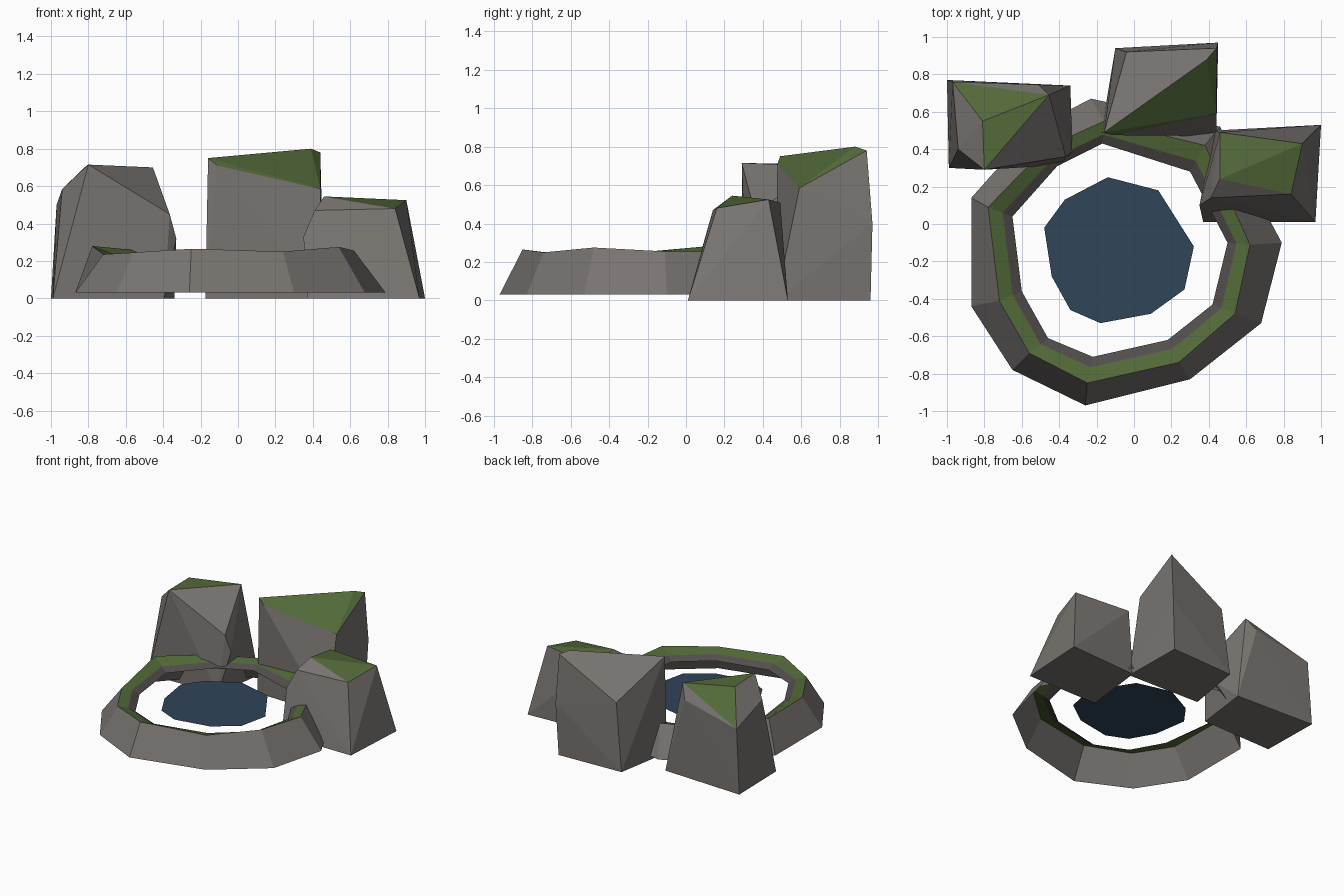
import bpy
import bmesh
from mathutils import Vector

default_cube = bpy.data.objects.get("Cube")
if default_cube:
    bpy.data.objects.remove(default_cube, do_unlink=True)


def make_material(name, colour):
    """One flat colour, for the viewport and for renders."""
    material = bpy.data.materials.new(name)
    material.use_nodes = True
    material.diffuse_color = (*colour, 1)
    shader = material.node_tree.nodes["Principled BSDF"]
    shader.inputs["Base Color"].default_value = (*colour, 1)
    shader.inputs["Roughness"].default_value = 0.9
    return material


stone = make_material("grey stone", (0.19, 0.175, 0.163))
moss = make_material("green moss", (0.085, 0.14, 0.04))
dark_stone = make_material("dark wet stone", (0.085, 0.075, 0.073))
water = make_material("blue water", (0.03, 0.058, 0.1))


def finish(bm, name, materials):
    """Turn a bmesh into a flat-shaded object."""
    mesh = bpy.data.meshes.new(name)
    bm.to_mesh(mesh)
    bm.free()
    for material in materials:
        mesh.materials.append(material)
    part = bpy.data.objects.new(name, mesh)
    bpy.context.scene.collection.objects.link(part)
    return part


def build_rock(name, base, upper, moss_direction, moss_limit):
    """Chiselled boulder: hull of a ground outline and its upper corners.
    Faces turned towards moss_direction are covered with moss."""
    bm = bmesh.new()
    for x, y in base:
        bm.verts.new((x, y, 0))
    for corner in upper:
        bm.verts.new(corner)
    bmesh.ops.convex_hull(bm, input=bm.verts)
    loose = [vert for vert in bm.verts if not vert.link_faces]
    bmesh.ops.delete(bm, geom=loose, context="VERTS")
    bmesh.ops.recalc_face_normals(bm, faces=bm.faces)
    direction = Vector(moss_direction).normalized()
    for face in bm.faces:
        face.normal_update()
        face.material_index = int(face.normal.dot(direction) > moss_limit)
    return finish(bm, name, [stone, moss])


def build_rim(name, rows, materials):
    """Closed strips between consecutive rows, one material per strip."""
    bm = bmesh.new()
    rings = [[bm.verts.new(point) for point in row] for row in rows]
    for strip, (outer, inner) in enumerate(zip(rings, rings[1:])):
        count = len(outer)
        for i in range(count):
            j = (i + 1) % count
            face = bm.faces.new((outer[i], outer[j], inner[j], inner[i]))
            face.material_index = strip
    return finish(bm, name, materials)


# Pool rim: sloping outer wall, mossy crest and dark inner lip, open below
foot = [(-.26, -.97), (.3, -.83), (.68, -.53), (.79, -.1), (.46, .52),
        (-.23, .67), (-.54, .51), (-.87, .14), (-.87, -.44), (-.65, -.78)]
crest = [(-.25, -.85), (.24, -.74), (.54, -.48), (.62, -.11), (.38, .42),
         (-.16, .55), (-.47, .41), (-.78, .09), (-.72, -.41), (-.56, -.69)]
lip = [(-.22, -.71), (.18, -.62), (.42, -.43), (.5, -.1), (.3, .28),
       (-.17, .43), (-.41, .31), (-.65, .04), (-.6, -.36), (-.46, -.61)]
crest_heights = [.265, .25, .275, .255, .25, .25, .25, .28, .235, .245]

foot_row = [Vector((x, y, .03)) for x, y in foot]
crest_row = [Vector((x, y, z)) for (x, y), z in zip(crest, crest_heights)]
lip_row = [Vector((x, y, .2)) for x, y in lip]
moss_row = []
for high, low in zip(crest_row, lip_row):
    edge = high.lerp(low, .6)
    edge.z = .23
    moss_row.append(edge)
build_rim("pool_rim", [foot_row, crest_row, moss_row, lip_row],
          [stone, moss, dark_stone])

# Water surface
bm = bmesh.new()
shore = [(-.14, .25), (-.37, .13), (-.48, -.02), (-.44, -.28), (-.34, -.46),
         (-.18, -.53), (.09, -.48), (.27, -.35), (.32, -.12), (.13, .18)]
bm.faces.new([bm.verts.new((x, y, .18)) for x, y in shore])
finish(bm, "water_surface", [water])

# Boulder at the back right
build_rock(
    "right_boulder",
    base=[(-1, .77), (-.34, .74), (-.395, .315), (-.99, .3)],
    upper=[(-.97, .76, .5), (-.455, .69, .7), (-.81, .55, .71),
           (-.8, .29, .715), (-.94, .4, .585), (-.51, .745, .6),
           (-.365, .36, .45), (-.33, .385, .32)],
    moss_direction=(-.05, .3, .95), moss_limit=.88)

# Tall boulder at the back
build_rock(
    "back_boulder",
    base=[(-.1, .94), (.43, .96), (.44, .47), (-.175, .49)],
    upper=[(-.04, .92, .52), (-.16, .49, .75), (-.11, .475, .71),
           (.39, .88, .8), (.44, .94, .78), (.44, .59, .585),
           (.45, .97, .4)],
    moss_direction=(.3, -.4, .9), moss_limit=.85)

# Low boulder on the left
build_rock(
    "left_boulder",
    base=[(.37, .01), (.97, .01), (1, .53), (.43, .5)],
    upper=[(.46, .24, .545), (.46, .49, .51), (.9, .43, .525),
           (.84, .16, .48), (.41, .14, .47), (.35, .1, .33)],
    moss_direction=(0, 0, 1), moss_limit=.85)
